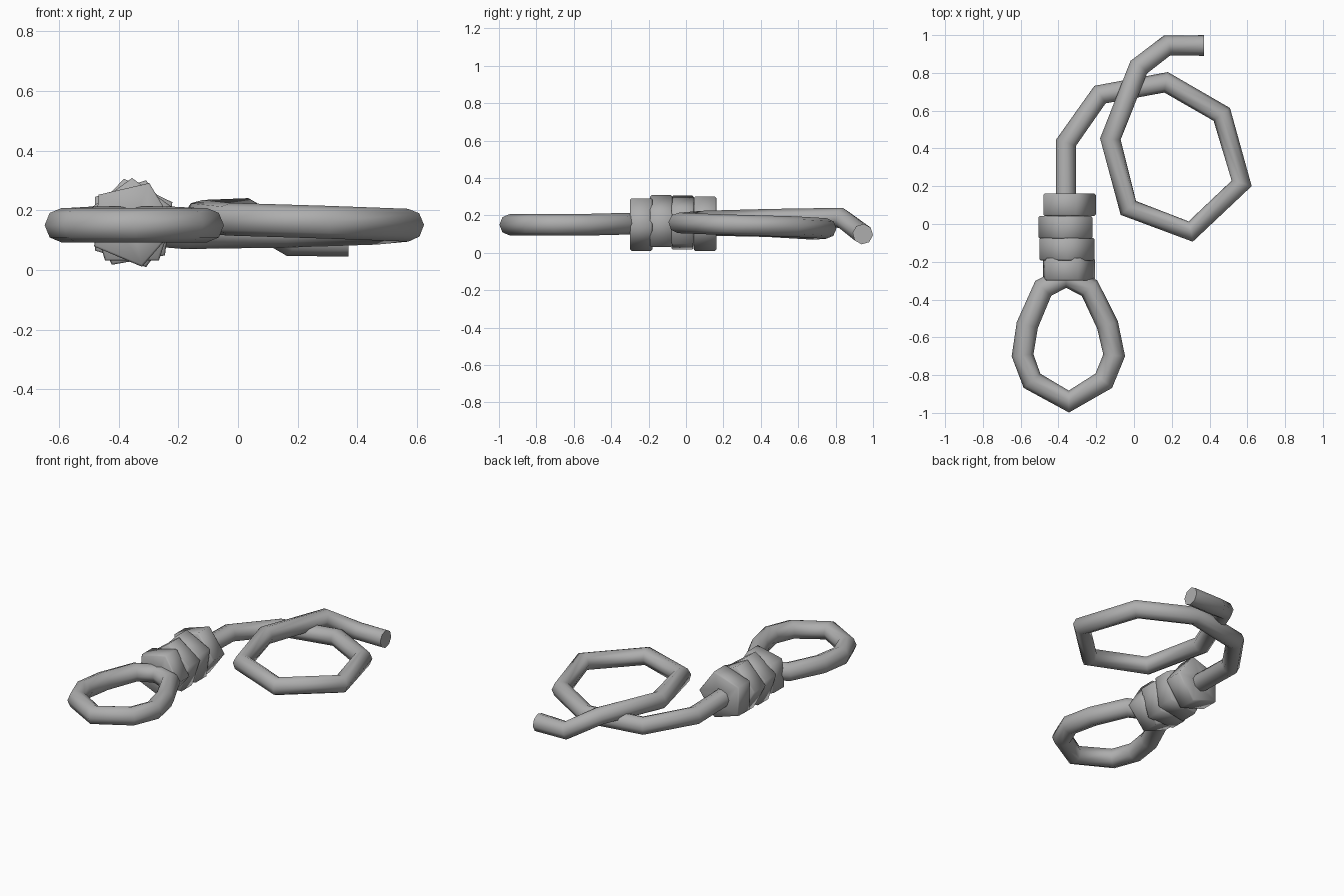
import bpy, bmesh
from math import cos, sin, pi, radians

cube = bpy.data.objects.get("Cube")
if cube:
    bpy.data.objects.remove(cube, do_unlink=True)

mat = bpy.data.materials.new("rope_grey")
mat.use_nodes = True
GREY = (0.42, 0.42, 0.42, 1)
mat.diffuse_color = GREY
mat.node_tree.nodes["Principled BSDF"].inputs["Base Color"].default_value = GREY

CX, CZ = -0.355, 0.155      # axis of the wrapped coils


def finish(obj, angle):
    bpy.ops.object.select_all(action='DESELECT')
    obj.select_set(True)
    bpy.context.view_layer.objects.active = obj
    if obj.type == 'CURVE':
        bpy.ops.object.convert(target='MESH')
    bpy.ops.object.shade_smooth_by_angle(angle=radians(angle))


def rope(name, points, radius, closed=False):
    """Eight-sided rope swept along straight segments."""
    curve = bpy.data.curves.new(name, 'CURVE')
    curve.dimensions = '3D'
    curve.bevel_depth = radius
    curve.bevel_resolution = 2
    curve.use_fill_caps = not closed
    spline = curve.splines.new('POLY')
    spline.points.add(len(points) - 1)
    for point, co in zip(spline.points, points):
        point.co = (*co, 1)
    spline.use_cyclic_u = closed
    obj = bpy.data.objects.new(name, curve)
    bpy.context.collection.objects.link(obj)
    curve.materials.append(mat)
    finish(obj, 60)


def coil(name, y, turn, radius):
    """Five-sided flattened wrap around the rope, with chamfered edges."""
    half, inner, cut = 0.06, 0.05, 0.008
    section = [(radius, half - cut), (radius - cut, half), (inner, half),
               (inner, -half), (radius - cut, -half), (radius, cut - half)]
    bm = bmesh.new()
    rings = []
    for i in range(5):
        a = radians(turn) + i * 2 * pi / 5
        rings.append([bm.verts.new((CX + r * cos(a), y + d, CZ + r * sin(a)))
                      for r, d in section])
    n = len(section)
    for i in range(5):
        p, q = rings[i], rings[(i + 1) % 5]
        for j in range(n):
            k = (j + 1) % n
            bm.faces.new((p[j], p[k], q[k], q[j]))
    bmesh.ops.recalc_face_normals(bm, faces=bm.faces)
    mesh = bpy.data.meshes.new(name)
    bm.to_mesh(mesh)
    bm.free()
    mesh.materials.append(mat)
    obj = bpy.data.objects.new(name, mesh)
    bpy.context.collection.objects.link(obj)
    finish(obj, 80)


# Long rope: through the coils, round the open ring and out to the free end
rope("long_rope", [
    (-0.36, -0.28, 0.155), (-0.36, 0.43, 0.14), (-0.18, 0.685, 0.125),
    (0.17, 0.75, 0.13), (0.465, 0.58, 0.14), (0.57, 0.215, 0.15),
    (0.30, -0.04, 0.16), (-0.03, 0.085, 0.17), (-0.125, 0.45, 0.18),
    (0.025, 0.83, 0.187), (0.175, 0.945, 0.1), (0.37, 0.945, 0.1)], 0.055)

# Small closed loop at the front
rope("front_loop", [
    (-0.345, -0.94, 0.15), (-0.54, -0.83, 0.15), (-0.59, -0.695, 0.15),
    (-0.565, -0.535, 0.15), (-0.48, -0.34, 0.155), (-0.36, -0.28, 0.155),
    (-0.235, -0.34, 0.155), (-0.14, -0.535, 0.15), (-0.105, -0.695, 0.15),
    (-0.16, -0.83, 0.15)], 0.058, closed=True)

# Wrapped coils, back to front
for i, (y, turn, radius) in enumerate([(0.102, 0, 0.153), (-0.018, 172, 0.153),
                                       (-0.133, 90, 0.153), (-0.24, -77, 0.148)]):
    coil(f"coil_{i + 1}", y, turn, radius)
